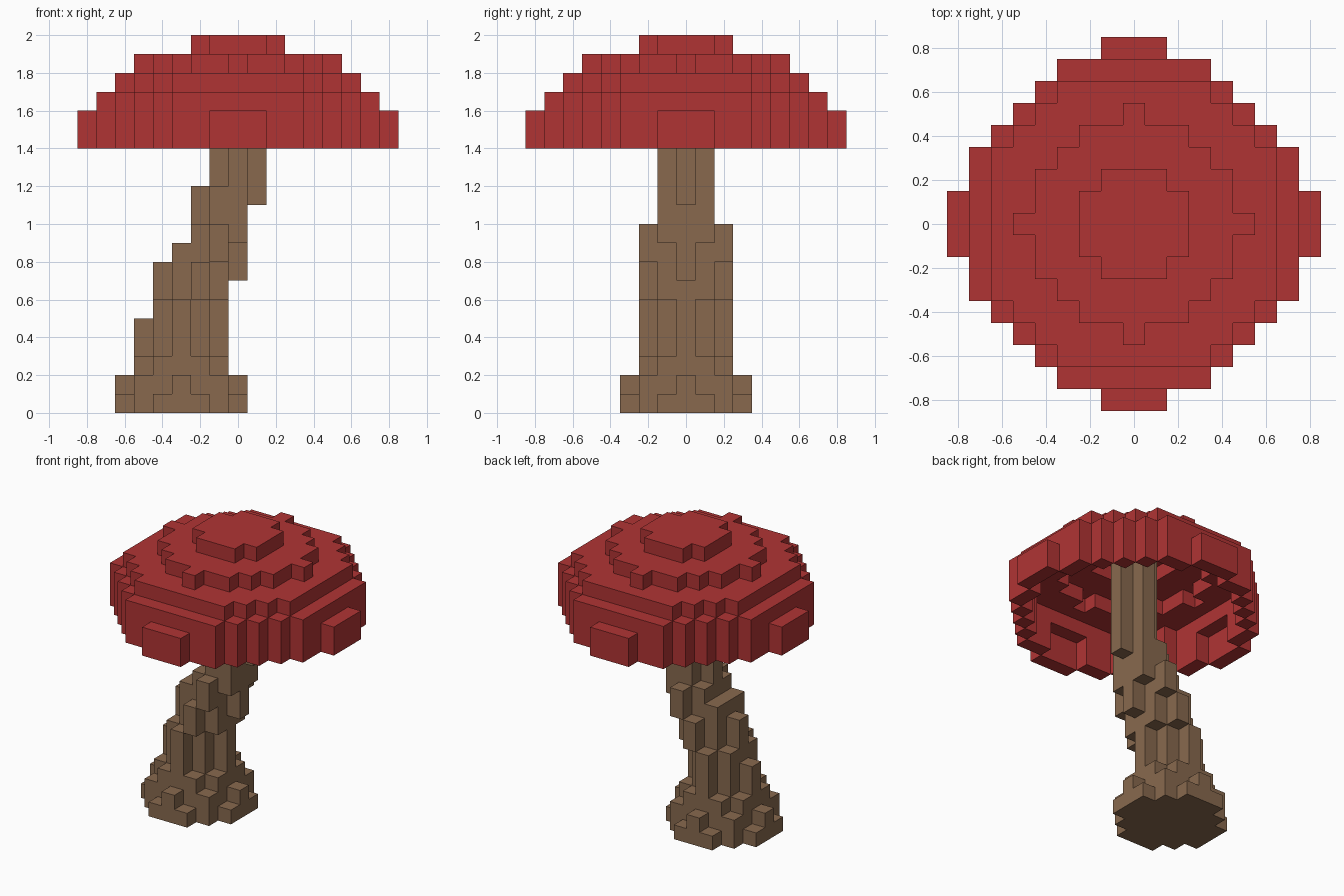
import bpy
import bmesh
from mathutils import Vector

CELL = 0.1
SIDES = [Vector(d) for d in ((1, 0, 0), (-1, 0, 0), (0, 1, 0), (0, -1, 0), (0, 0, 1), (0, 0, -1))]

if "Cube" in bpy.data.objects:
    bpy.data.objects.remove(bpy.data.objects["Cube"], do_unlink=True)


def make_material(name, rgb):
    mat = bpy.data.materials.new(name)
    mat.use_nodes = True
    color = (*rgb, 1.0)
    mat.diffuse_color = color
    bsdf = mat.node_tree.nodes["Principled BSDF"]
    bsdf.inputs["Base Color"].default_value = color
    bsdf.inputs["Roughness"].default_value = 0.9
    return mat


def build_blocks(name, cells, mat):
    """Skin a set of grid cells with their outward faces only."""
    bm = bmesh.new()
    corners = {}

    def corner(p):
        key = tuple(round(2 * c) for c in p)
        if key not in corners:
            corners[key] = bm.verts.new(p * CELL)
        return corners[key]

    for cell in sorted(cells):
        for n in SIDES:
            if tuple(int(a + b) for a, b in zip(cell, n)) in cells:
                continue
            u = Vector((n.y, n.z, n.x))
            v = n.cross(u)
            mid = Vector(cell) + Vector((0, 0, 0.5)) + n / 2
            ring = [mid + (u * a + v * b) / 2 for a, b in ((-1, -1), (1, -1), (1, 1), (-1, 1))]
            bm.faces.new([corner(p) for p in ring])
    mesh = bpy.data.meshes.new(name)
    bm.to_mesh(mesh)
    bm.free()
    mesh.materials.append(mat)
    obj = bpy.data.objects.new(name, mesh)
    bpy.context.collection.objects.link(obj)
    return obj


def layer(z, rows):
    """Fill one layer from (first x, last x) spans, mirrored in y."""
    return {(x, s * y, z) for y, (a, b) in enumerate(rows)
            for x in range(a, b + 1) for s in (-1, 1)}


def disc(z, widths, cx=0):
    return layer(z, [(cx - w, cx + w) for w in widths])


# Cap: stepped dome, hollowed to a one-cell skin that is open below
rim = [8, 8, 7, 7, 6, 5, 4, 3, 1]
dome_layers = [rim, rim, [7, 7, 7, 7, 6, 5, 4, 3], [6, 6, 6, 6, 5, 4, 3],
               [5, 4, 4, 3, 2, 0], [2, 2, 1]]
dome = set()
for i, widths in enumerate(dome_layers):
    dome |= disc(14 + i, widths)
skin = {c for c in dome
        if any(tuple(int(a + b) for a, b in zip(c, n)) not in dome for n in SIDES[:5])}
build_blocks("cap", skin, make_material("cap red", (0.434, 0.034, 0.034)))

# Stalk: flared foot, then small discs leaning toward the middle
diamond = [2, 1, 0]
stalk = disc(0, [3, 3, 2, 1], -3) | disc(1, [3, 2, 2, 0], -3) | disc(2, [2, 2, 1], -3)
stalk |= disc(3, diamond, -3) | disc(4, diamond, -3)
stalk |= layer(5, [(-4, -1), (-4, -2), (-3, -3)])
stalk |= layer(6, [(-4, -1), (-3, -1), (-2, -2)])
stalk |= disc(7, diamond, -2)
stalk |= layer(8, [(-3, 0), (-3, -1), (-1, -1)])
stalk |= layer(9, [(-2, 0), (-2, 0), (-1, -1)])
stalk |= layer(10, [(-2, 0), (-1, 0)])
stalk |= layer(11, [(-2, 1), (-1, 0)])
for z in range(12, 19):
    stalk |= disc(z, [1, 0])
build_blocks("stalk", stalk, make_material("stalk brown", (0.246, 0.141, 0.076)))
